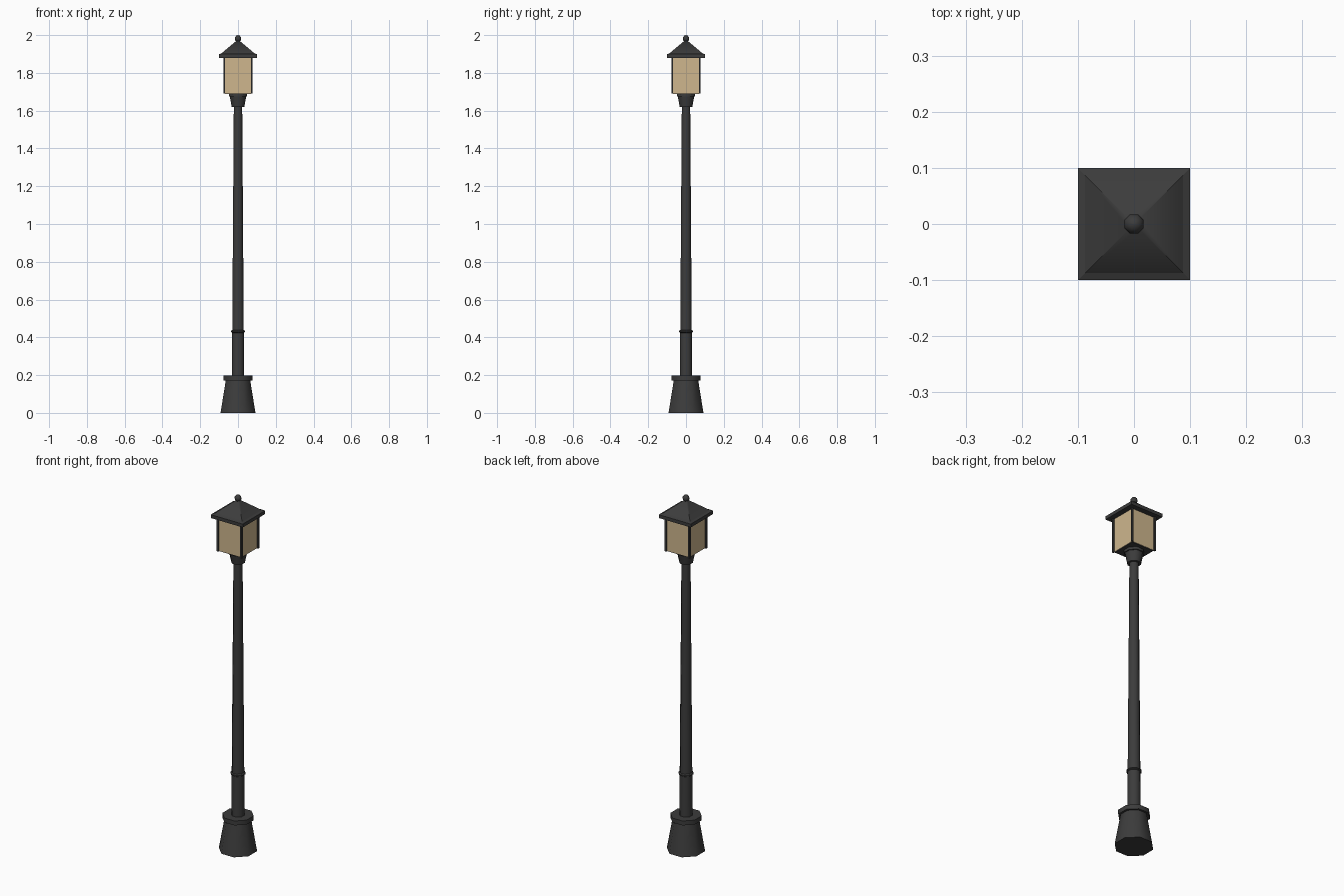
import bpy, bmesh, math

if "Cube" in bpy.data.objects:
    bpy.data.objects.remove(bpy.data.objects["Cube"])


def material(name, rgb):
    m = bpy.data.materials.new(name)
    m.diffuse_color = (*rgb, 1)
    m.use_nodes = True
    m.node_tree.nodes["Principled BSDF"].inputs["Base Color"].default_value = m.diffuse_color
    return m


IRON = material("dark iron", (0.045, 0.045, 0.045))
GLASS = material("warm glass", (0.62, 0.47, 0.27))


def finish(name, bm, mat, smooth=True):
    bmesh.ops.recalc_face_normals(bm, faces=bm.faces)
    me = bpy.data.meshes.new(name)
    bm.to_mesh(me)
    bm.free()
    ob = bpy.data.objects.new(name, me)
    bpy.context.collection.objects.link(ob)
    me.materials.append(mat)
    if smooth:
        bpy.ops.object.select_all(action='DESELECT')
        ob.select_set(True)
        bpy.context.view_layer.objects.active = ob
        bpy.ops.object.shade_smooth_by_angle(angle=math.radians(52))
    return ob


def lathe(name, profile, mat=IRON, sides=8, smooth=True):
    """Closed stack of polygon rings; profile = (radius, height), flats face the axes."""
    bm = bmesh.new()
    rings = []
    for r, z in profile:
        angles = [2 * math.pi * (i + 0.5) / sides for i in range(sides)]
        rings.append([bm.verts.new((r * math.cos(a), r * math.sin(a), z)) for a in angles])
    for lo, hi in zip(rings, rings[1:]):
        for i in range(sides):
            j = (i + 1) % sides
            bm.faces.new((lo[i], lo[j], hi[j], hi[i]))
    bm.faces.new(rings[0])
    bm.faces.new(rings[-1])
    return finish(name, bm, mat, smooth)


def square(name, profile, mat=IRON, smooth=False):
    """Four sided stack; profile = (half width, height)."""
    return lathe(name, [(h * math.sqrt(2), z) for h, z in profile], mat, 4, smooth)


# Flared foot and its collar
lathe("base", [(0.1, 0), (0.07, 0.172)])
lathe("base_collar", [(0.082, 0.172), (0.082, 0.197)])

# Pole: thicker lower sleeve, ring, tapering shaft
lathe("lower_pole", [(0.035, 0.19), (0.034, 0.43)])
lathe("pole_ring", [(0.034, 0.424), (0.04, 0.428), (0.04, 0.434), (0.034, 0.438)])
lathe("shaft", [(0.033, 0.43), (0.024, 1.63)])

# Lantern holder
lathe("lantern_cup", [(0.036, 1.62), (0.047, 1.675)])
lathe("cup_rim", [(0.053, 1.675), (0.053, 1.69)])
square("lantern_floor", [(0.068, 1.689), (0.068, 1.692)])

# Glass body and corner posts
square("glass", [(0.07, 1.692), (0.07, 1.882)], GLASS)
for sx in (-1, 1):
    for sy in (-1, 1):
        post = square("corner_post", [(0.005, 1.69), (0.005, 1.885)])
        post.location = (sx * 0.073, sy * 0.073, 0)

# Roof: eave slab, pyramid and ball finial
square("eave", [(0.1, 1.88), (0.1, 1.899), (0.087, 1.904)])
square("roof", [(0.087, 1.904), (0.008, 1.97)], smooth=True)
R, CZ = 0.0185, 1.9815
ball = [(R * math.sin(math.pi * k / 6), CZ - R * math.cos(math.pi * k / 6)) for k in range(1, 6)]
lathe("finial", [(0.002, CZ - R)] + ball + [(0.002, CZ + R)])
